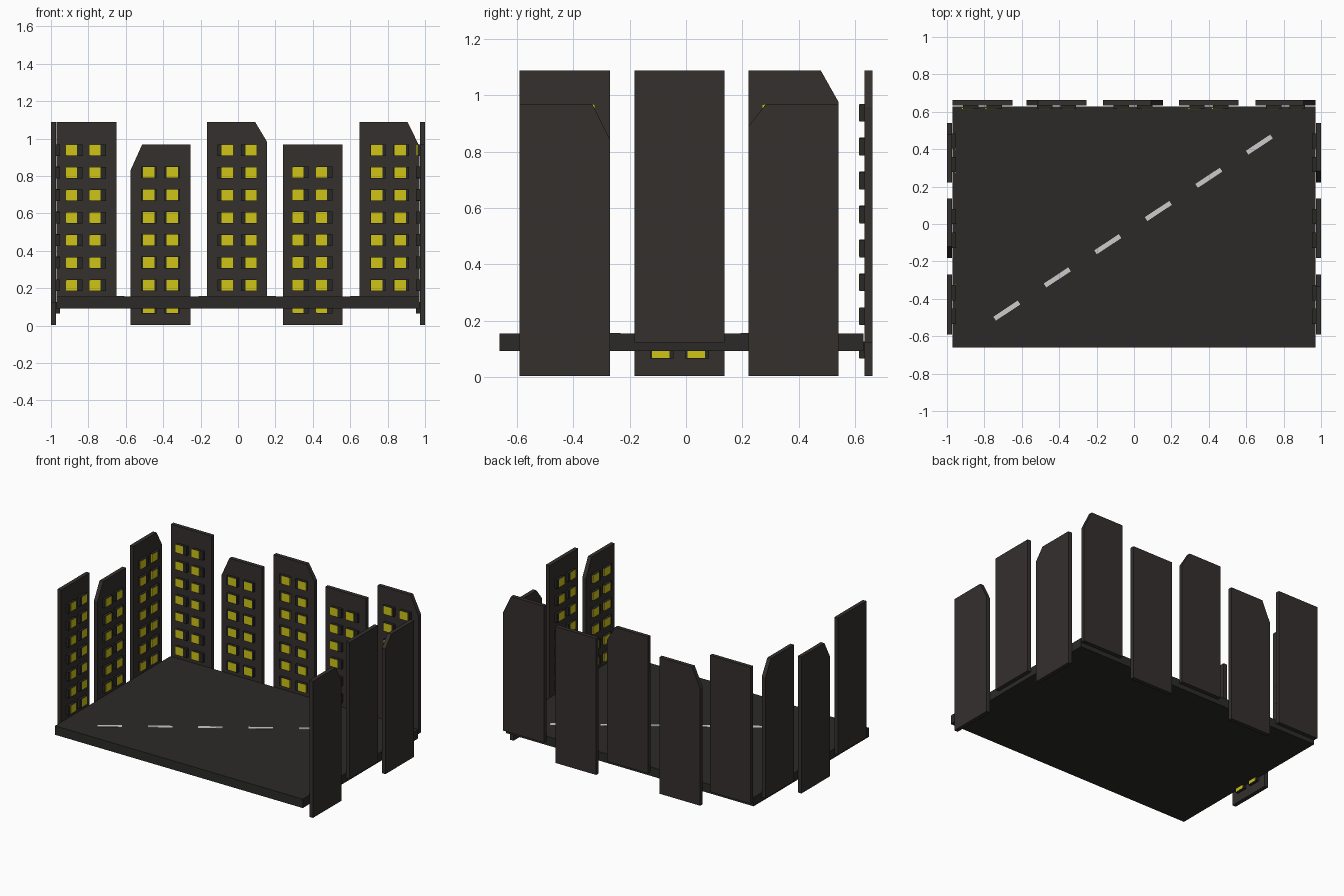
import bpy, bmesh, math
from mathutils import Matrix

if "Cube" in bpy.data.objects:
    bpy.data.objects.remove(bpy.data.objects["Cube"])


def material(name, rgb):
    m = bpy.data.materials.new(name)
    m.diffuse_color = (*rgb, 1)
    m.use_nodes = True
    m.node_tree.nodes["Principled BSDF"].inputs["Base Color"].default_value = m.diffuse_color
    return m


WALL = material("dark_wall", (0.034, 0.029, 0.027))
TRIM = material("window_trim", (0.022, 0.021, 0.02))
ROAD = material("asphalt", (0.024, 0.023, 0.022))
GLOW = material("lit_window", (0.62, 0.55, 0.008))
PAINT = material("road_paint", (0.6, 0.6, 0.58))

# Map (along wall, inward depth, height) to world for each wall
SIDES = {
    "back": lambda u, d, z: (u, 0.634 - d, z),
    "left": lambda u, d, z: (-0.972 + d, u, z),
    "right": lambda u, d, z: (0.972 - d, u, z),
}


def finish(bm, name, mat):
    bmesh.ops.recalc_face_normals(bm, faces=bm.faces)
    me = bpy.data.meshes.new(name)
    bm.to_mesh(me)
    bm.free()
    me.materials.append(mat)
    ob = bpy.data.objects.new(name, me)
    bpy.context.collection.objects.link(ob)
    return ob


def prism(bm, to_world, outline, d0, d1):
    """Extrude a (u, z) outline between two depths."""
    a = [bm.verts.new(to_world(u, d0, z)) for u, z in outline]
    b = [bm.verts.new(to_world(u, d1, z)) for u, z in outline]
    bm.faces.new(a)
    bm.faces.new(b[::-1])
    n = len(a)
    for i in range(n):
        j = (i + 1) % n
        bm.faces.new((a[i], a[j], b[j], b[i]))


def rect(u, z, w, h):
    return [(u - w / 2, z - h / 2), (u + w / 2, z - h / 2),
            (u + w / 2, z + h / 2), (u - w / 2, z + h / 2)]


def building(side, u, tall, cut=0, drop=0.0, shift=0.0):
    """Flat tower; cut is -1/+1 for the chamfered top corner, 0 for none."""
    to_world = SIDES[side]
    z0 = 0.122 if tall else 0.003
    z1, h = z0 + 0.966, 0.16
    outline = [(u - h, z0), (u + h, z0)]
    outline += [(u + h, z1 - drop), (u + h - 0.063, z1)] if cut > 0 else [(u + h, z1)]
    outline += [(u - h + 0.063, z1), (u - h, z1 - drop)] if cut < 0 else [(u - h, z1)]
    bm = bmesh.new()
    prism(bm, to_world, outline, -0.028, 0)
    finish(bm, side + "_building", WALL)

    # Window blocks with a lit pane on the inner face
    trim, pane = bmesh.new(), bmesh.new()
    for row in range(7):
        z = z0 + 0.093 + 0.1205 * row
        for s in (-1, 1):
            c = u + s * 0.063
            prism(trim, to_world, rect(c, z, 0.082, 0.062), -0.004, 0.019)
            prism(pane, to_world, rect(c + shift, z, 0.062, 0.058), 0.012, 0.0205)
    finish(trim, side + "_window_trim", TRIM)
    finish(pane, side + "_window_panes", GLOW)


# Skyline: side, centre, tall, cut corner, cut height, pane shift
for args in [
    ("back", -0.81, True, 0, 0, -0.018),
    ("back", -0.415, False, -1, 0.14, 0.0),
    ("back", -0.005, True, 1, 0.105, 0.012),
    ("back", 0.40, False, 0, 0, -0.018),
    ("back", 0.81, True, 1, 0.13, -0.006),
    ("left", -0.43, True, 0, 0, 0.014),
    ("left", -0.023, False, -1, 0.12, -0.003),
    ("left", 0.381, True, 1, 0.112, -0.018),
    ("right", -0.43, False, 1, 0.125, 0.012),
    ("right", -0.023, True, 0, 0, -0.012),
    ("right", 0.381, False, -1, 0.08, 0.0),
]:
    building(*args)


def box(name, mat, center, size, angle=0.0):
    bm = bmesh.new()
    m = (Matrix.Translation(center) @ Matrix.Rotation(angle, 4, 'Z')
         @ Matrix.Diagonal((*size, 1)))
    bmesh.ops.create_cube(bm, size=1, matrix=m)
    return finish(bm, name, mat)


# Road slab and diagonal lane dashes
box("road_slab", ROAD, (0, -0.016, 0.1235), (1.94, 1.29, 0.063))
for i in range(6):
    box("lane_dash", PAINT, (-0.68 + 0.27 * i, -0.463 + 0.1775 * i, 0.1545),
        (0.157, 0.025, 0.005), math.radians(33.4))
